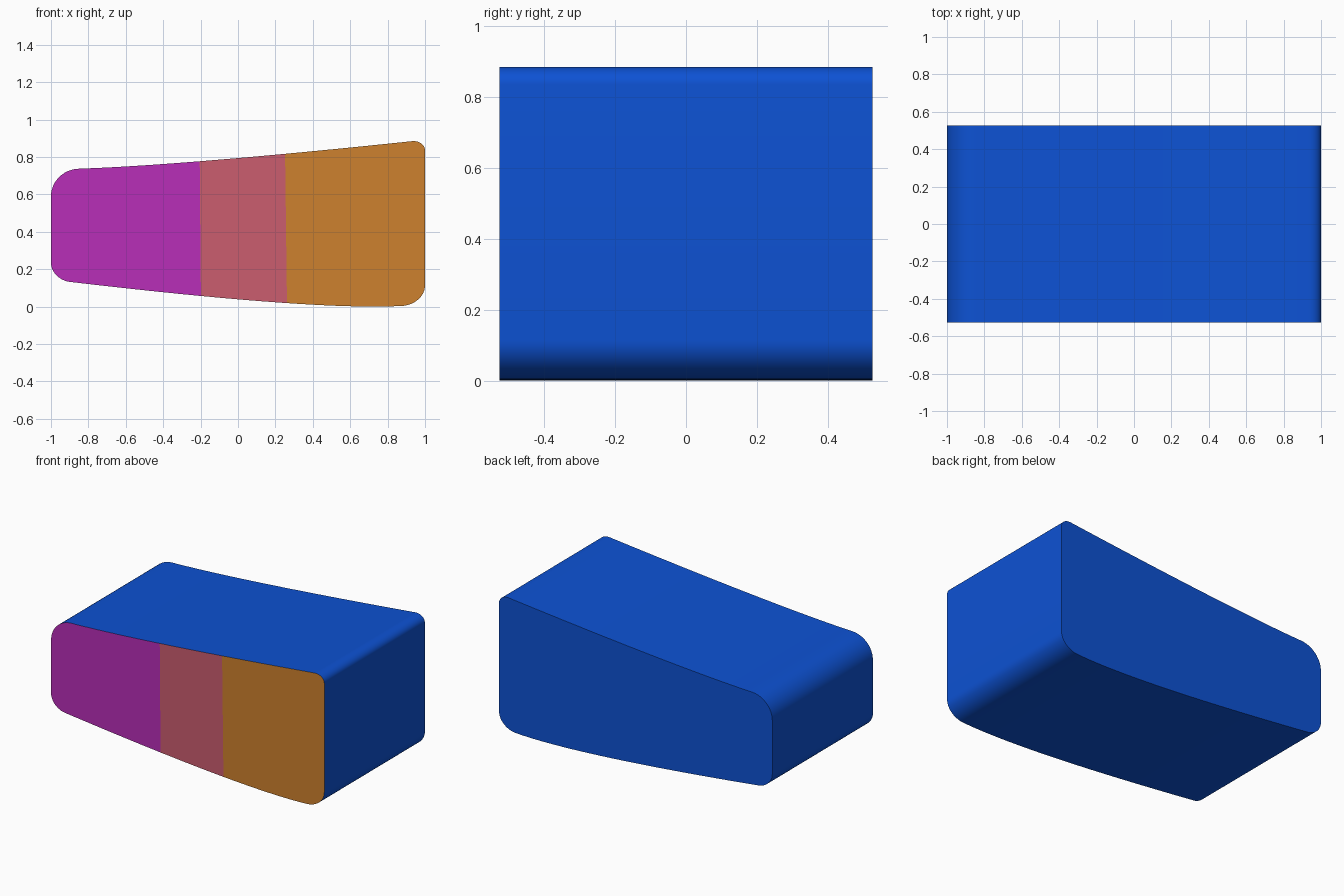
import bpy, bmesh, math
from mathutils import Vector

if "Cube" in bpy.data.objects:
    bpy.data.objects.remove(bpy.data.objects["Cube"])

HALF_DEPTH = 0.526


def material(name, rgb):
    m = bpy.data.materials.new(name)
    lin = [c / 255 / 12.92 if c <= 10 else ((c / 255 + 0.055) / 1.055) ** 2.4 for c in rgb]
    m.diffuse_color = (*lin, 1)
    m.use_nodes = True
    m.node_tree.nodes["Principled BSDF"].inputs["Base Color"].default_value = m.diffuse_color
    return m


def corner(a, c, b, n=12):
    # rounded corner from a to b around the sharp point c
    a, b, c = Vector(a), Vector(b), Vector(c)
    h1, h2 = a.lerp(c, 0.552), b.lerp(c, 0.552)
    return [a * (1 - t) ** 3 + h1 * 3 * t * (1 - t) ** 2 + h2 * 3 * t * t * (1 - t) + b * t ** 3
            for t in [i / n for i in range(n + 1)]]


def sweep(a, c, b, n=24):
    # inner points of a gentle curved edge
    a, b, c = Vector(a), Vector(b), Vector(c)
    return [a * (1 - t) ** 2 + c * 2 * t * (1 - t) + b * t * t
            for t in [i / n for i in range(1, n)]]


# side profile in x, z
profile = (corner((-1, 0.59), (-1, 0.735), (-0.85, 0.738))
           + sweep((-0.85, 0.738), (-0.3, 0.756), (0.93, 0.885))
           + corner((0.93, 0.885), (1, 0.892), (1, 0.835))
           + corner((1, 0.115), (1, 0.006), (0.87, 0.004))
           + sweep((0.87, 0.004), (0.4, -0.02), (-0.9, 0.133))
           + corner((-0.9, 0.133), (-1, 0.145), (-1, 0.235)))
low = min(p.y for p in profile)

# extruded wedge body
bm = bmesh.new()
front = bm.faces.new([bm.verts.new((p.x, -HALF_DEPTH, p.y - low)) for p in profile])
ext = bmesh.ops.extrude_face_region(bm, geom=[front], use_keep_orig=True)
bmesh.ops.translate(bm, verts=[v for v in ext["geom"] if isinstance(v, bmesh.types.BMVert)],
                    vec=(0, 2 * HALF_DEPTH, 0))

# split at the two colour bands
for top_x, bottom_x in ((-0.205, -0.198), (0.252, 0.262)):
    bmesh.ops.bisect_plane(bm, geom=bm.verts[:] + bm.edges[:] + bm.faces[:],
                           plane_co=(bottom_x, 0, 0), plane_no=(0.8, 0, bottom_x - top_x))
bmesh.ops.recalc_face_normals(bm, faces=bm.faces[:])

# front face coloured by position, the rest blue
for f in bm.faces:
    f.normal_update()
    if f.normal.y < -0.9:
        x = f.calc_center_median().x
        f.material_index = 1 if x < -0.25 else 2 if x < 0.257 else 3

mesh = bpy.data.meshes.new("wedge_block")
bm.to_mesh(mesh)
bm.free()
for name, rgb in (("blue", (13, 82, 212)), ("magenta", (184, 46, 184)),
                  ("rose", (203, 93, 111)), ("orange", (206, 129, 46))):
    mesh.materials.append(material(name, rgb))
obj = bpy.data.objects.new("wedge_block", mesh)
bpy.context.collection.objects.link(obj)
bpy.context.view_layer.objects.active = obj
obj.select_set(True)
bpy.ops.object.shade_smooth_by_angle(angle=math.radians(30))
